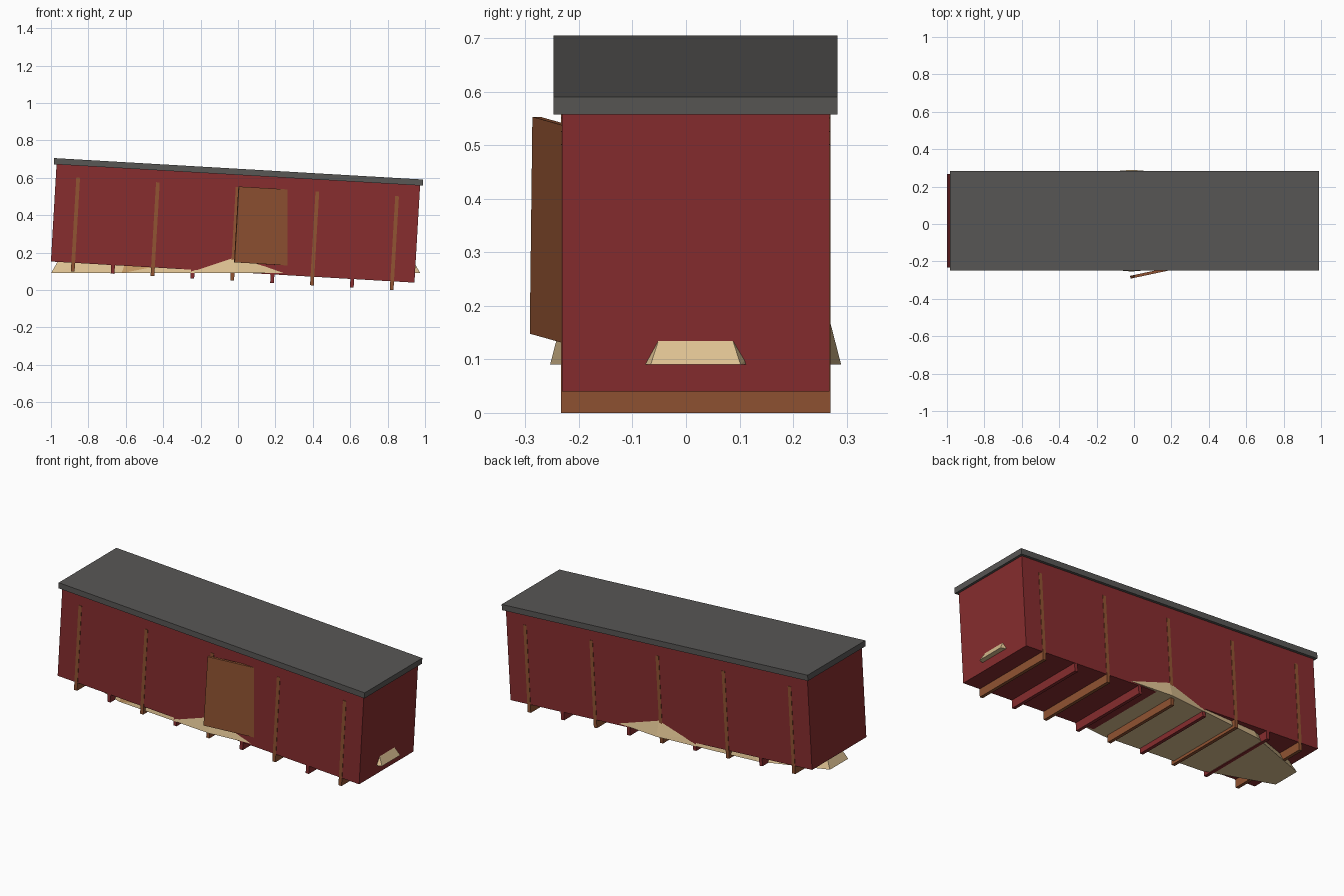
import bpy, bmesh, math
from mathutils import Matrix, Vector

if "Cube" in bpy.data.objects:
    bpy.data.objects.remove(bpy.data.objects["Cube"])

TILT = math.atan(0.0581)
CY = 0.018
FRAME = Matrix.Translation((-0.0285, CY, 0.096)) @ Matrix.Rotation(TILT, 4, 'Y')


def mat(name, rgb):
    m = bpy.data.materials.new(name)
    m.diffuse_color = (*rgb, 1)
    m.use_nodes = True
    m.node_tree.nodes["Principled BSDF"].inputs["Base Color"].default_value = m.diffuse_color
    return m


RED = mat("barn_red", (0.242, 0.026, 0.028))
BROWN = mat("rust_brown", (0.283, 0.087, 0.032))
GREY = mat("roof_grey", (0.098, 0.095, 0.091))
SAND = mat("sand", (0.716, 0.527, 0.283))
DARK_SAND = mat("dark_sand", (0.552, 0.314, 0.122))


def finish(name, bm, mats):
    bmesh.ops.recalc_face_normals(bm, faces=bm.faces)
    me = bpy.data.meshes.new(name)
    bm.to_mesh(me)
    bm.free()
    for m in mats:
        me.materials.append(m)
    ob = bpy.data.objects.new(name, me)
    bpy.context.collection.objects.link(ob)
    return ob


def box(name, lo, hi, m, frame=FRAME):
    """Box between two corners, placed in the given frame."""
    lo, hi = Vector(lo), Vector(hi)
    bm = bmesh.new()
    bmesh.ops.create_cube(bm, size=1)
    for v in bm.verts:
        v.co = (lo + hi) / 2 + v.co * (hi - lo)
    ob = finish(name, bm, [m])
    ob.matrix_world = frame
    return ob


# Leaning car body and flat overhanging roof
box("body", (-0.9735, -0.25, 0), (0.9735, 0.25, 0.52), RED)
box("roof", (-0.988, -0.2655, 0.52), (0.988, 0.2655, 0.553), GREY)

# Ribs: alternating rusty and red, running under the floor and up the sides
for i in range(-4, 5):
    rusty = i % 2 == 0
    y = 0.252 if rusty else 0.2495
    u = i * 0.2135
    box("rusty_rib" if rusty else "red_rib", (u - 0.01, -y, -0.046),
        (u + 0.01, y, 0.456), BROWN if rusty else RED)

# Door swung slightly off the front wall
hinge = (Matrix.Translation((-0.018, -0.292, 0.148))
         @ Matrix.Rotation(math.radians(12), 4, 'Z') @ Matrix.Rotation(TILT, 4, 'Y'))
box("door", (0, 0, 0), (0.30, 0.015, 0.406), BROWN, hinge)

# Ten-sided sand mound, tapering upward inside the body
bm = bmesh.new()
low, high = [], []
for k in range(10):
    a = math.radians(18 + 36 * k)
    x, y = 1.038 * math.cos(a), 0.272 * math.sin(a)
    end = abs(x) > 0.9
    low.append(bm.verts.new((x - 0.0125, y + CY, 0.09)))
    high.append(bm.verts.new((x * 0.93 - 0.0125, y * (0.54 if end else 0.886) + CY, 0.21)))
bm.faces.new(low)
bm.faces.new(high)
for k in range(10):
    j = (k + 1) % 10
    bm.faces.new((low[k], low[j], high[j]))
    f = bm.faces.new((low[k], high[j], high[k]))
    # darker damp facet on the front left
    c = f.calc_center_median()
    if c.y < -0.15 and -0.5 < c.x < 0:
        f.material_index = 1
finish("sand_mound", bm, [SAND, DARK_SAND])
